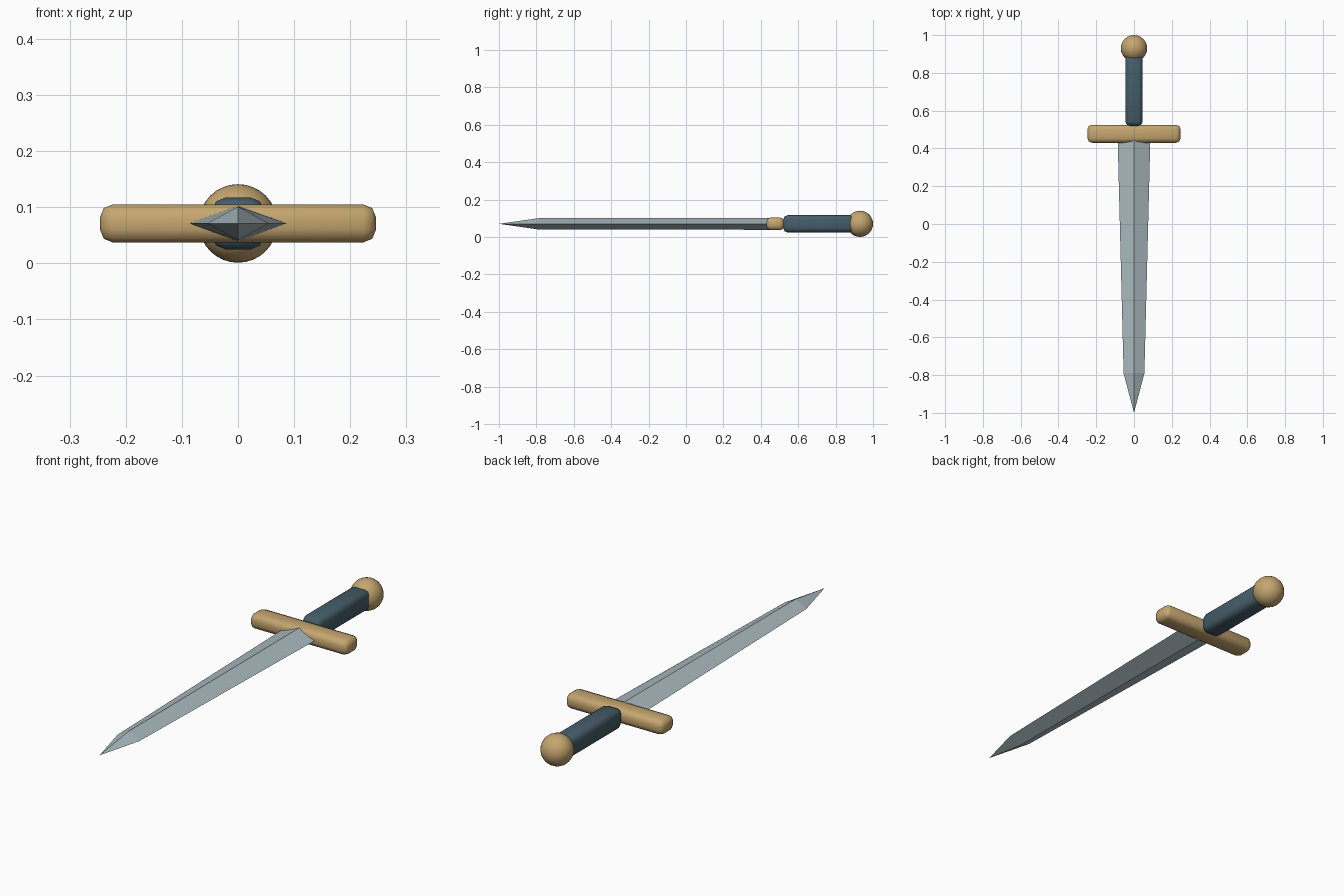
import bpy, bmesh, math

if "Cube" in bpy.data.objects:
    bpy.data.objects.remove(bpy.data.objects["Cube"])

Z = 0.071  # height of the sword's centre line


def material(name, rgb):
    m = bpy.data.materials.new(name)
    m.diffuse_color = (*rgb, 1)
    m.use_nodes = True
    m.node_tree.nodes["Principled BSDF"].inputs["Base Color"].default_value = m.diffuse_color
    return m


gold = material("brass", (0.56, 0.38, 0.16))
dark = material("grip_leather", (0.06, 0.11, 0.14))
steel = material("steel", (0.40, 0.49, 0.52))


def smooth(ob, angle):
    bpy.ops.object.select_all(action='DESELECT')
    ob.select_set(True)
    bpy.context.view_layer.objects.active = ob
    bpy.ops.object.shade_smooth_by_angle(angle=math.radians(angle))


def rounded_bar(name, y0, y1, half_x, half_z, mat):
    bm = bmesh.new()
    bmesh.ops.create_cube(bm, size=2)
    bmesh.ops.scale(bm, vec=(half_x, (y1 - y0) / 2, half_z), verts=bm.verts)
    bmesh.ops.translate(bm, vec=(0, (y0 + y1) / 2, Z), verts=bm.verts)
    bmesh.ops.bevel(bm, geom=bm.edges[:], offset=0.023, segments=2,
                    profile=0.5, affect='EDGES')
    me = bpy.data.meshes.new(name)
    bm.to_mesh(me)
    bm.free()
    ob = bpy.data.objects.new(name, me)
    bpy.context.collection.objects.link(ob)
    me.materials.append(mat)
    smooth(ob, 50)


# Crossguard and grip
rounded_bar("crossguard", 0.43, 0.525, 0.246, 0.034, gold)
rounded_bar("grip", 0.52, 0.90, 0.046, 0.046, dark)

# Ball pommel
bpy.ops.mesh.primitive_uv_sphere_add(segments=24, ring_count=16, radius=0.07,
                                     location=(0, 0.93, Z))
pommel = bpy.context.object
pommel.name = "pommel"
pommel.data.materials.append(gold)
smooth(pommel, 40)

# Diamond-section blade: tapering body, then a sharp point
bm = bmesh.new()
rings = []
for y, w, h in [(0.47, 0.087, 0.032), (-0.79, 0.055, 0.030)]:
    rings.append([bm.verts.new(p) for p in
                  [(w, y, Z), (0, y, Z + h), (-w, y, Z), (0, y, Z - h)]])
tip = bm.verts.new((0, -1, Z))
base, shoulder = rings
bm.faces.new(base)
for i in range(4):
    j = (i + 1) % 4
    bm.faces.new((base[i], base[j], shoulder[j], shoulder[i]))
    bm.faces.new((shoulder[i], shoulder[j], tip))
bmesh.ops.recalc_face_normals(bm, faces=bm.faces)
me = bpy.data.meshes.new("blade")
bm.to_mesh(me)
bm.free()
me.materials.append(steel)
bpy.context.collection.objects.link(bpy.data.objects.new("blade", me))
